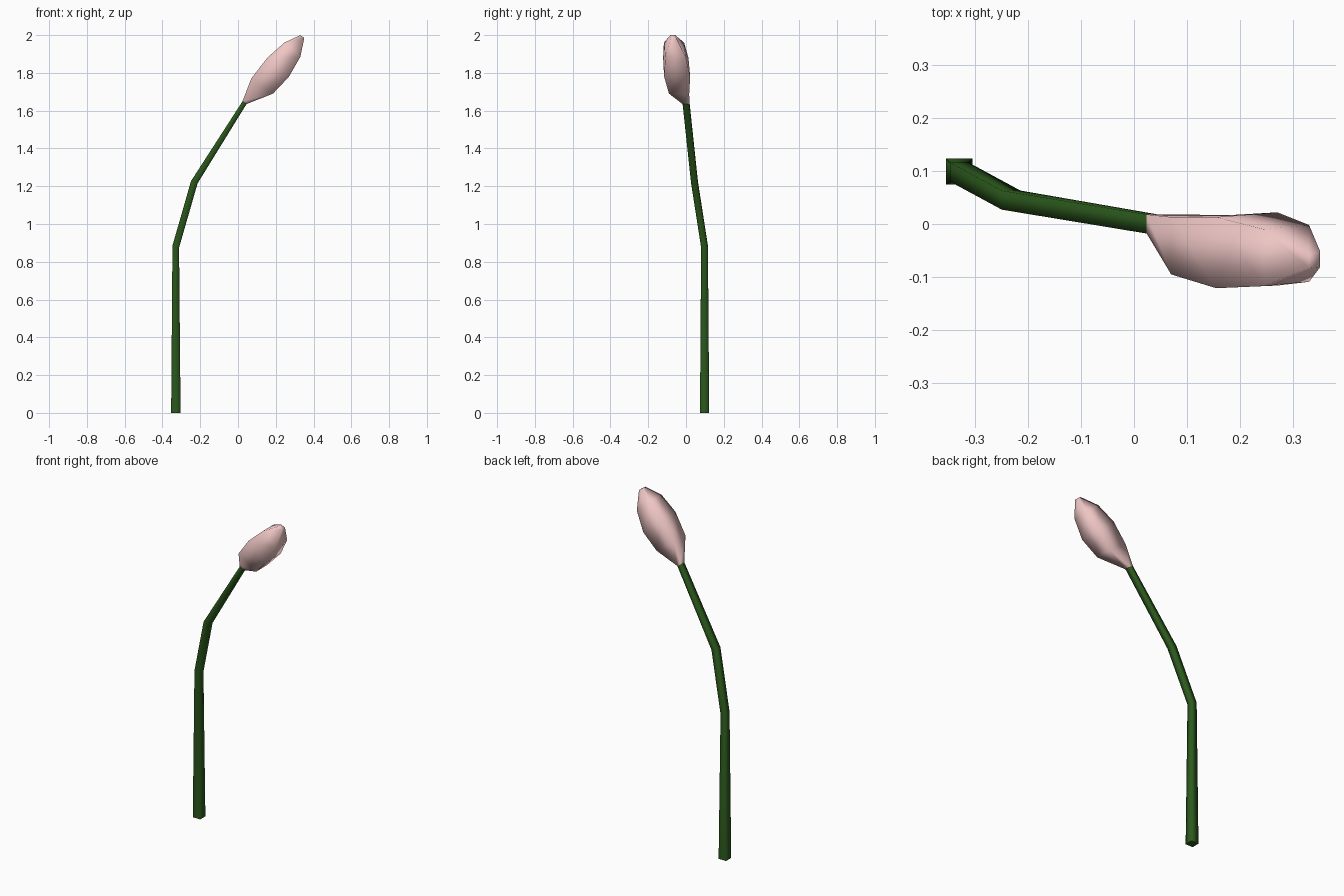
import bpy, bmesh

if "Cube" in bpy.data.objects:
    bpy.data.objects.remove(bpy.data.objects["Cube"])


def material(name, color):
    m = bpy.data.materials.new(name)
    m.diffuse_color = color
    m.use_nodes = True
    m.node_tree.nodes["Principled BSDF"].inputs["Base Color"].default_value = m.diffuse_color
    return m


def loft(name, sections, mat, cap_start, cap_end):
    """Loft four-sided sections: (x, z, y_front, y_back) for upper-left and lower-right edges."""
    bm = bmesh.new()
    rings = []
    for (xa, za, fa, ba), (xb, zb, fb, bb) in sections:
        corners = [(xa, fa, za), (xb, fb, zb), (xb, bb, zb), (xa, ba, za)]
        rings.append([bm.verts.new(c) for c in corners])
    for lo, hi in zip(rings, rings[1:]):
        for i in range(4):
            j = (i + 1) % 4
            bm.faces.new((lo[i], lo[j], hi[j], hi[i]))
    if cap_start:
        bm.faces.new(rings[0][::-1])
    if cap_end:
        bm.faces.new(rings[-1])
    bmesh.ops.recalc_face_normals(bm, faces=bm.faces[:])
    for f in bm.faces:
        f.smooth = True
    # keep the cut ends crisp
    for e in bm.edges:
        if len(e.link_faces) == 2 and any(v in rings[0] for v in e.verts) \
                and all(v in rings[0] for v in e.verts):
            e.smooth = False
    me = bpy.data.meshes.new(name)
    bm.to_mesh(me)
    bm.free()
    me.materials.append(mat)
    ob = bpy.data.objects.new(name, me)
    bpy.context.collection.objects.link(ob)
    return ob


green = material("stem_green", (0.025, 0.10, 0.012, 1))
pink = material("petal_pink", (0.85, 0.56, 0.55, 1))

# Shared joint where stem meets bud
neck = ((0.024, 1.65, -0.018, 0.018), (0.045, 1.635, -0.018, 0.018))

# Stem: bent, tapering square rod
loft("stem", [
    ((-0.354, 0.0, 0.074, 0.123), (-0.304, 0.0, 0.074, 0.123)),
    ((-0.347, 0.885, 0.08, 0.116), (-0.312, 0.875, 0.08, 0.116)),
    ((-0.249, 1.227, 0.027, 0.063), (-0.214, 1.215, 0.027, 0.063)),
    neck,
], green, True, False)

# Bud: swollen four-sided closed flower
loft("flower_bud", [
    neck,
    ((0.070, 1.77, -0.095, 0.013), (0.185, 1.69, -0.09, 0.017)),
    ((0.155, 1.88, -0.121, 0.013), (0.270, 1.78, -0.116, 0.022)),
    ((0.245, 1.96, -0.117, -0.010), (0.330, 1.885, -0.109, -0.002)),
    ((0.330, 2.00, -0.083, -0.057), (0.351, 1.985, -0.081, -0.052)),
], pink, False, True)
